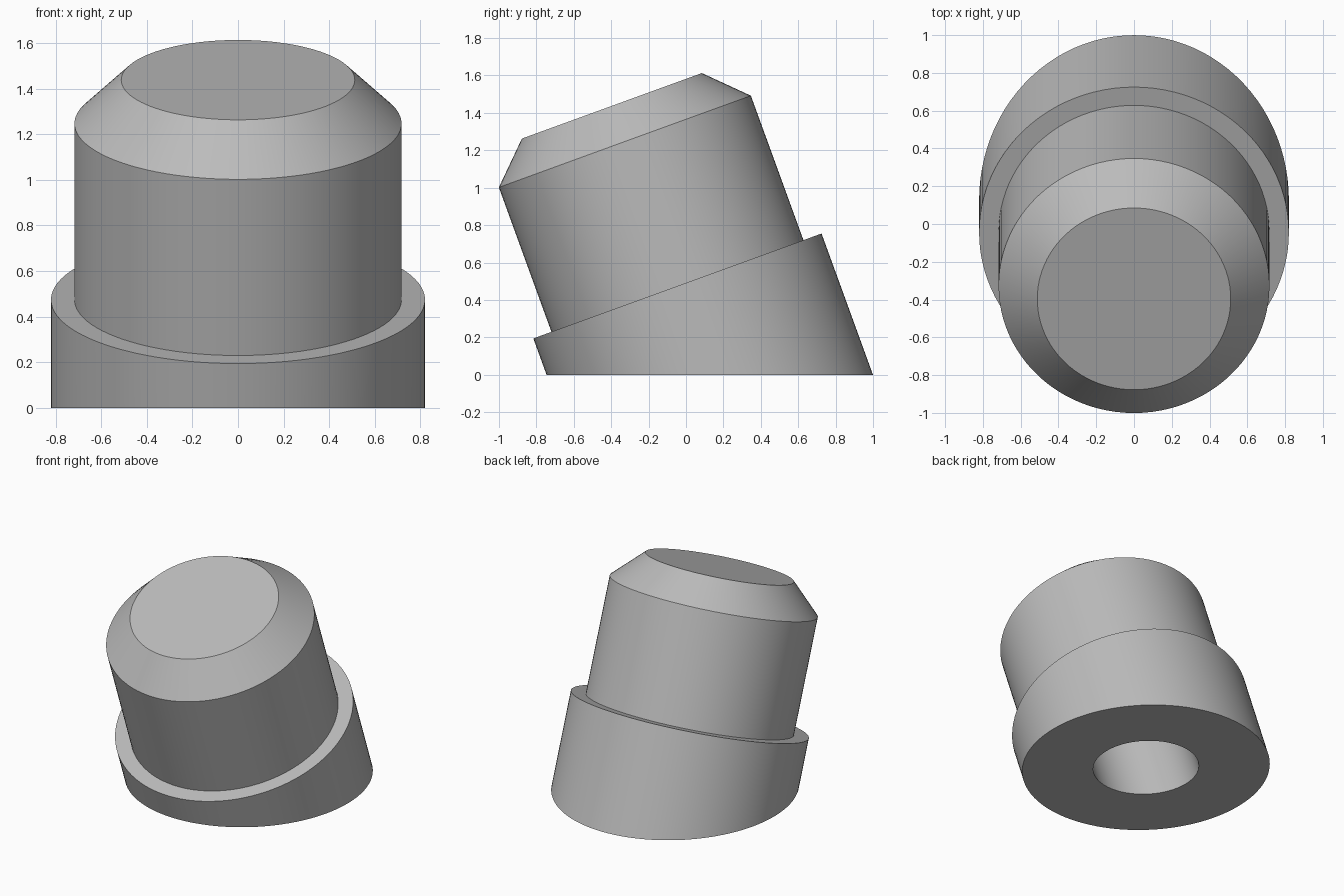
import bpy
import bmesh
from math import cos, sin, tan, pi, radians
from mathutils import Matrix

if "Cube" in bpy.data.objects:
    bpy.data.objects.remove(bpy.data.objects["Cube"], do_unlink=True)

TILT = radians(20)
SIDES = 96

grey = bpy.data.materials.new("mid_grey")
grey.use_nodes = True
colour = (0.5, 0.5, 0.5, 1)
grey.diffuse_color = colour
grey.node_tree.nodes["Principled BSDF"].inputs["Base Color"].default_value = colour

# Profile as (radius, height along the tilted axis); None lies on the ground
profile = [
    (0.35, 1.0),    # blind end of the screw hole
    (0.35, None),   # hole mouth
    (0.82, None),   # outer edge of the slanted foot
    (0.82, 0.505),  # collar top
    (0.717, 0.505), # plug bottom
    (0.717, 1.327), # chamfer start
    (0.512, 1.53),  # flat top
]

bm = bmesh.new()


def ring(radius, height):
    verts = []
    for i in range(SIDES):
        a = 2 * pi * i / SIDES
        y = radius * sin(a)
        z = -y * tan(TILT) if height is None else height
        verts.append(bm.verts.new((radius * cos(a), y, z)))
    return verts


# Lathe the rings together and cap both ends
rings = [ring(r, h) for r, h in profile]
for low, high in zip(rings, rings[1:]):
    for i in range(SIDES):
        j = (i + 1) % SIDES
        bm.faces.new((low[i], low[j], high[j], high[i]))
bm.faces.new(rings[0])
bm.faces.new(rings[-1])
bmesh.ops.recalc_face_normals(bm, faces=bm.faces)

# Lean the axis forward so the slanted foot sits flat on the ground
bm.transform(Matrix.Translation((0, 0.127, 0)) @ Matrix.Rotation(TILT, 4, "X"))

mesh = bpy.data.meshes.new("angled_foot_plug")
bm.to_mesh(mesh)
bm.free()
mesh.materials.append(grey)
plug = bpy.data.objects.new("angled_foot_plug", mesh)
bpy.context.collection.objects.link(plug)

# Smooth the curved walls, keep the rims sharp
bpy.ops.object.select_all(action="DESELECT")
plug.select_set(True)
bpy.context.view_layer.objects.active = plug
bpy.ops.object.shade_smooth_by_angle(angle=radians(30))
